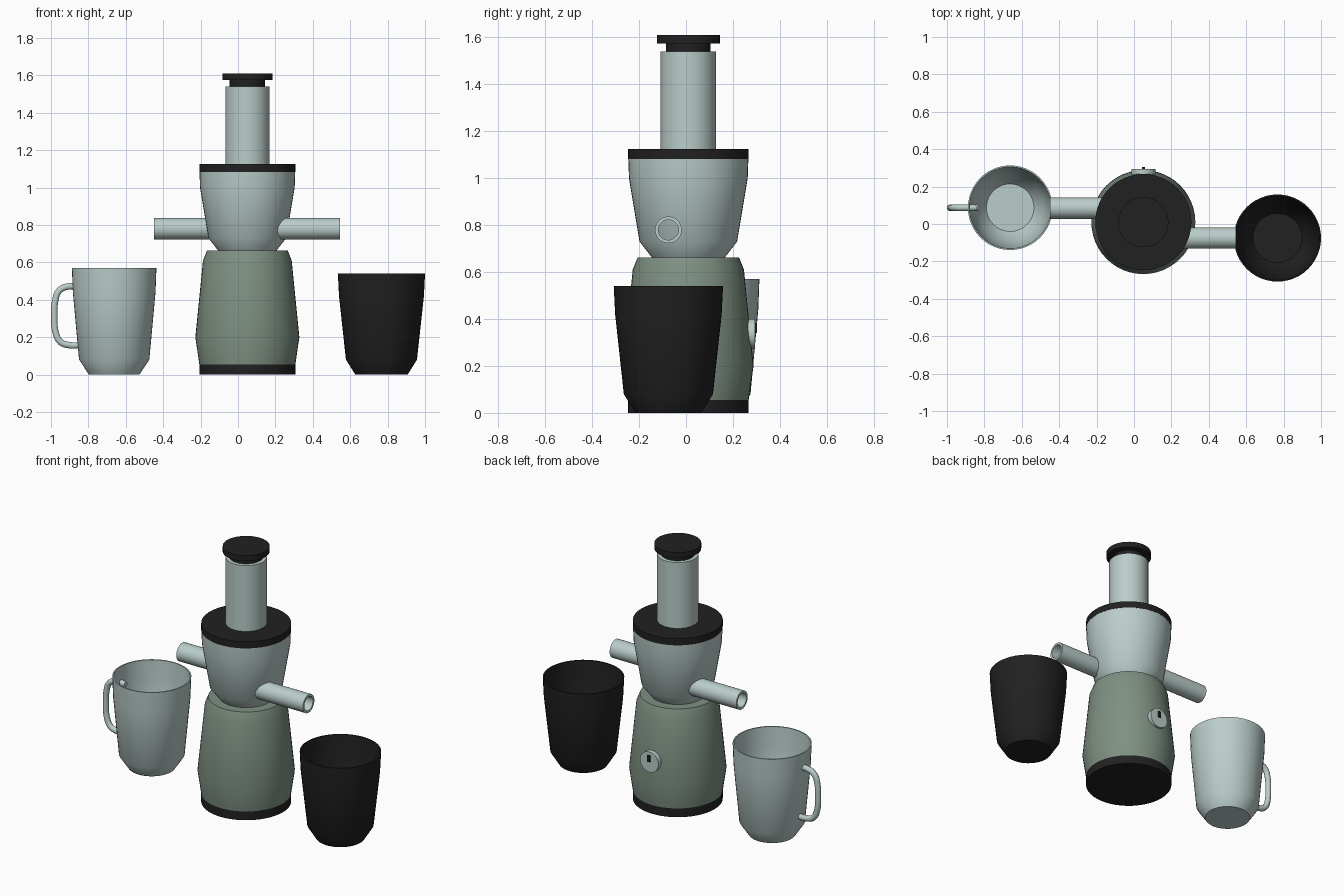
import bpy, bmesh, math
from mathutils import Matrix, Vector

if "Cube" in bpy.data.objects:
    bpy.data.objects.remove(bpy.data.objects["Cube"], do_unlink=True)


def material(name, color):
    m = bpy.data.materials.new(name)
    m.use_nodes = True
    m.diffuse_color = (*color, 1)
    m.node_tree.nodes["Principled BSDF"].inputs["Base Color"].default_value = (*color, 1)
    return m


silver = material("pale silver", (0.49, 0.61, 0.59))
green = material("sage green", (0.21, 0.28, 0.225))
black = material("matte black", (0.015, 0.015, 0.015))


def finish(ob, mat):
    ob.data.materials.append(mat)
    for o in bpy.context.selected_objects:
        o.select_set(False)
    ob.select_set(True)
    bpy.context.view_layer.objects.active = ob
    bpy.ops.object.shade_smooth_by_angle(angle=math.radians(42))
    return ob


def lathe(name, profile, place, mat, axis="Z", sides=48):
    """Spin (radius, height) points around an axis; radius 0 makes a pole."""
    bm = bmesh.new()
    verts = [bm.verts.new((r, 0, z)) for r, z in profile]
    edges = [bm.edges.new(pair) for pair in zip(verts, verts[1:])]
    bmesh.ops.spin(bm, geom=verts + edges, cent=(0, 0, 0), axis=(0, 0, 1),
                   angle=math.tau, steps=sides)
    bmesh.ops.remove_doubles(bm, verts=bm.verts[:], dist=0.0002)
    bmesh.ops.recalc_face_normals(bm, faces=bm.faces[:])
    turn = Vector((0, 0, 1)).rotation_difference(
        {"Z": Vector((0, 0, 1)), "X": Vector((1, 0, 0)),
         "-X": Vector((-1, 0, 0)), "Y": Vector((0, 1, 0))}[axis])
    bm.transform(Matrix.Translation(place) @ turn.to_matrix().to_4x4())
    mesh = bpy.data.meshes.new(name)
    bm.to_mesh(mesh)
    bm.free()
    ob = bpy.data.objects.new(name, mesh)
    bpy.context.collection.objects.link(ob)
    return finish(ob, mat)


def disc(name, radius, low, high, mat):
    return lathe(name, [(0, low), (radius, low), (radius, high), (0, high)], CENTRE, mat)


def cup(name, outer, place, mat, wall=0.008):
    inner = [(r - wall, z) for r, z in reversed(outer)]
    inner[-1] = (inner[-1][0], wall)
    return lathe(name, [(0, 0)] + outer + inner + [(0, wall)], place, mat)


def spout(name, place, axis, length):
    return lathe(name, [(0.043, 0), (0.057, 0), (0.057, length), (0.043, length), (0.043, 0)],
                 place, silver, axis, 32)


# Motor body and foot
CENTRE = (0.05, 0.01, 0)
disc("base_foot", 0.257, 0, 0.055, black)
lathe("motor_body", [(0, 0.055), (0.257, 0.055), (0.278, 0.2), (0.237, 0.61),
                     (0.216, 0.663), (0, 0.663)], CENTRE, green)

# Juicing bowl, lid, feed tube and pusher
lathe("juicing_bowl", [(0, 0.655), (0.15, 0.655), (0.208, 0.73), (0.253, 1.0),
                       (0.256, 1.085), (0, 1.085)], CENTRE, silver)
disc("bowl_lid", 0.257, 1.083, 1.125, black)
disc("feed_tube", 0.118, 1.125, 1.54, silver)
disc("pusher_neck", 0.095, 1.54, 1.577, black)
disc("pusher_cap", 0.134, 1.575, 1.61, black)

# Hollow spouts
spout("juice_spout", (0.14, -0.075, 0.78), "X", 0.405)
spout("pulp_spout", (-0.04, 0.085, 0.78), "-X", 0.41)

# Rear knob with pointer mark
lathe("control_knob", [(0, 0), (0.064, 0), (0.064, 0.055), (0, 0.055)],
      (0.05, 0.24, 0.337), silver, "Y", 32)
bpy.ops.mesh.primitive_cube_add(size=1, location=(0.05, 0.299, 0.36))
mark = bpy.context.object
mark.name = "knob_mark"
mark.scale = (0.016, 0.009, 0.04)
finish(mark, black)

# Cups
cup("pulp_cup", [(0.14, 0), (0.19, 0.08), (0.227, 0.42), (0.233, 0.54)],
    (0.767, -0.075, 0), black)
cup("juice_jug", [(0.135, 0), (0.188, 0.08), (0.221, 0.44), (0.226, 0.57)],
    (-0.662, 0.087, 0), silver)

# Jug handle: bevelled curve
path = [(-0.845, 0.466), (-0.90, 0.472), (-0.955, 0.45), (-0.978, 0.39),
        (-0.982, 0.31), (-0.976, 0.23), (-0.95, 0.175), (-0.90, 0.157), (-0.835, 0.157)]
curve = bpy.data.curves.new("jug_handle", "CURVE")
curve.dimensions = "3D"
curve.bevel_depth = 0.018
curve.bevel_resolution = 3
curve.use_fill_caps = True
curve.resolution_u = 4
line = curve.splines.new("BEZIER")
line.bezier_points.add(len(path) - 1)
for point, (x, z) in zip(line.bezier_points, path):
    point.co = (x, 0.087, z)
    point.handle_left_type = point.handle_right_type = "AUTO"
handle = bpy.data.objects.new("jug_handle", curve)
bpy.context.collection.objects.link(handle)
for o in bpy.context.selected_objects:
    o.select_set(False)
handle.select_set(True)
bpy.context.view_layer.objects.active = handle
bpy.ops.object.convert(target="MESH")
finish(bpy.context.object, silver)
